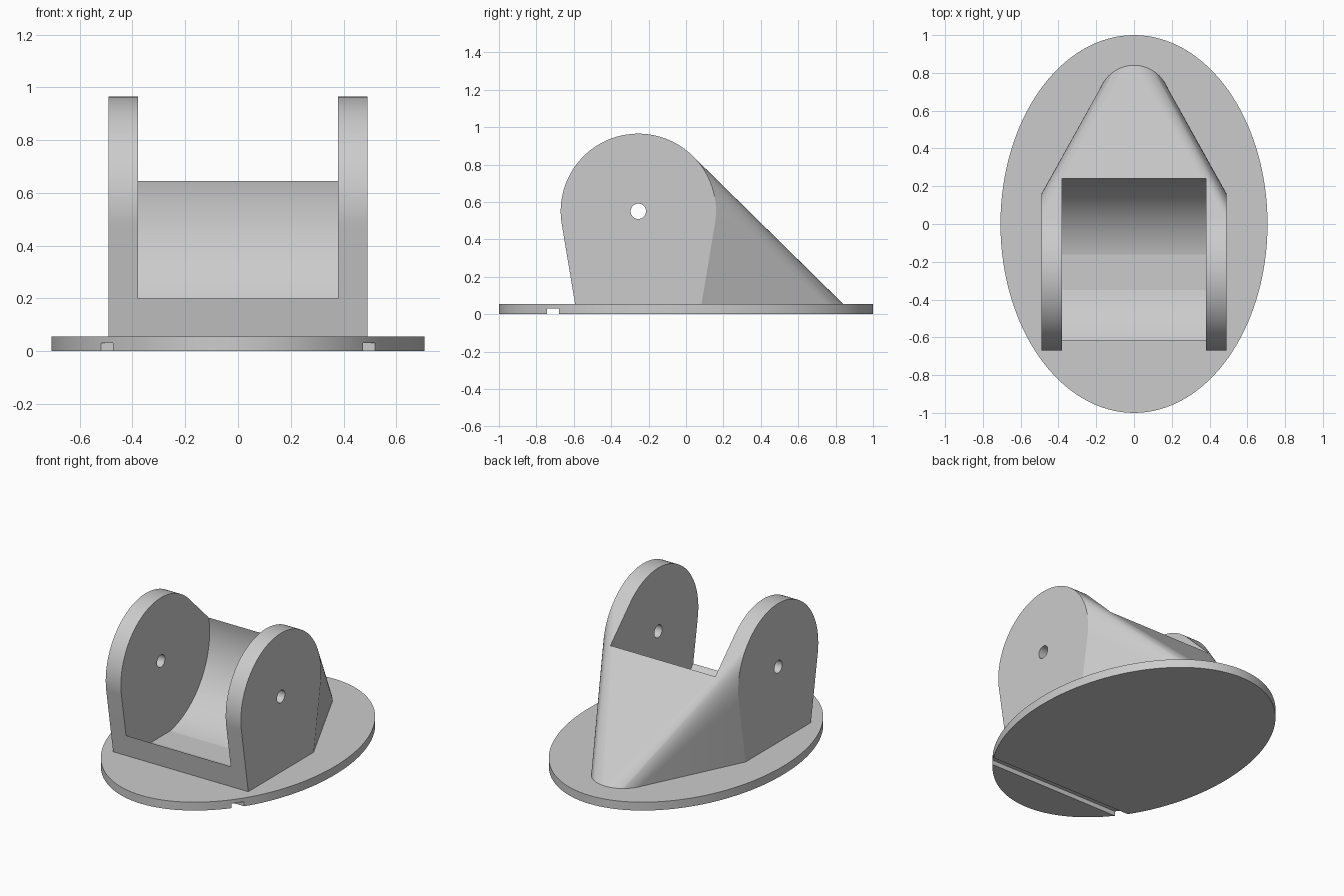
import bpy, bmesh
from math import radians, sin, cos, pi

cube = bpy.data.objects.get("Cube")
if cube:
    bpy.data.objects.remove(cube, do_unlink=True)

grey = bpy.data.materials.new("light_grey")
grey.use_nodes = True
colour = (0.6, 0.6, 0.6, 1)
grey.diffuse_color = colour
grey.node_tree.nodes["Principled BSDF"].inputs["Base Color"].default_value = colour

AXIS_Y, AXIS_Z = -0.255, 0.55      # pivot line through both cheeks
CHEEK_R, HALF_W = 0.415, 0.49
PLATE_TOP = 0.055


def cylinder(name, radius, depth, location, rotation=(0, 0, 0), sides=128):
    bpy.ops.mesh.primitive_cylinder_add(vertices=sides, radius=radius, depth=depth,
                                        location=location, rotation=rotation)
    obj = bpy.context.object
    obj.name = name
    return obj


def cut(obj, cutter):
    mod = obj.modifiers.new("cut", 'BOOLEAN')
    mod.operation = 'DIFFERENCE'
    mod.solver = 'EXACT'
    mod.object = cutter
    bpy.ops.object.select_all(action='DESELECT')
    bpy.context.view_layer.objects.active = obj
    obj.select_set(True)
    bpy.ops.object.modifier_apply(modifier=mod.name)
    bpy.data.objects.remove(cutter, do_unlink=True)


def finish(obj):
    obj.data.materials.clear()
    obj.data.materials.append(grey)
    bpy.ops.object.select_all(action='DESELECT')
    bpy.context.view_layer.objects.active = obj
    obj.select_set(True)
    bpy.ops.object.shade_smooth_by_angle(angle=radians(25))


# Oval base plate with a groove across the underside
plate = cylinder("base_plate", 1, PLATE_TOP, (0, 0, PLATE_TOP / 2))
plate.scale = (0.707, 1, 1)
bpy.ops.object.transform_apply(location=True, rotation=True, scale=True)
bpy.ops.mesh.primitive_cube_add(size=1, location=(0, -0.71, 0))
groove = bpy.context.object
groove.scale = (2, 0.064, 0.06)
cut(plate, groove)
finish(plate)

# Bracket body: hull of the round-topped cheek profile and a rounded tail
bm = bmesh.new()
bottom = PLATE_TOP - 0.007
for x in (-HALF_W, HALF_W):
    for i in range(97):
        a = radians(-10) + radians(200) * i / 96
        bm.verts.new((x, AXIS_Y + CHEEK_R * cos(a), AXIS_Z + CHEEK_R * sin(a)))
    for y in (-0.592, 0.082):
        bm.verts.new((x, y, bottom))
for z in (bottom, PLATE_TOP):
    for i in range(96):
        a = 2 * pi * i / 96
        bm.verts.new((0.19 * cos(a), 0.65 + 0.19 * sin(a), z))
hull = bmesh.ops.convex_hull(bm, input=bm.verts)
loose = [v for v in bm.verts if not v.link_faces]
bmesh.ops.delete(bm, geom=loose, context='VERTS')
bmesh.ops.dissolve_limit(bm, angle_limit=radians(0.1), verts=bm.verts, edges=bm.edges)
bmesh.ops.recalc_face_normals(bm, faces=bm.faces)
mesh = bpy.data.meshes.new("bracket_body")
bm.to_mesh(mesh)
bm.free()
body = bpy.data.objects.new("bracket_body", mesh)
bpy.context.collection.objects.link(body)

# Round trough between the cheeks, then the pin hole through both
pivot = (0, AXIS_Y, AXIS_Z)
along_x = (0, pi / 2, 0)
cut(body, cylinder("trough_cutter", 0.504, 0.76, pivot, along_x))
cut(body, cylinder("pin_hole_cutter", 0.041, 1.2, pivot, along_x, 48))
finish(body)
